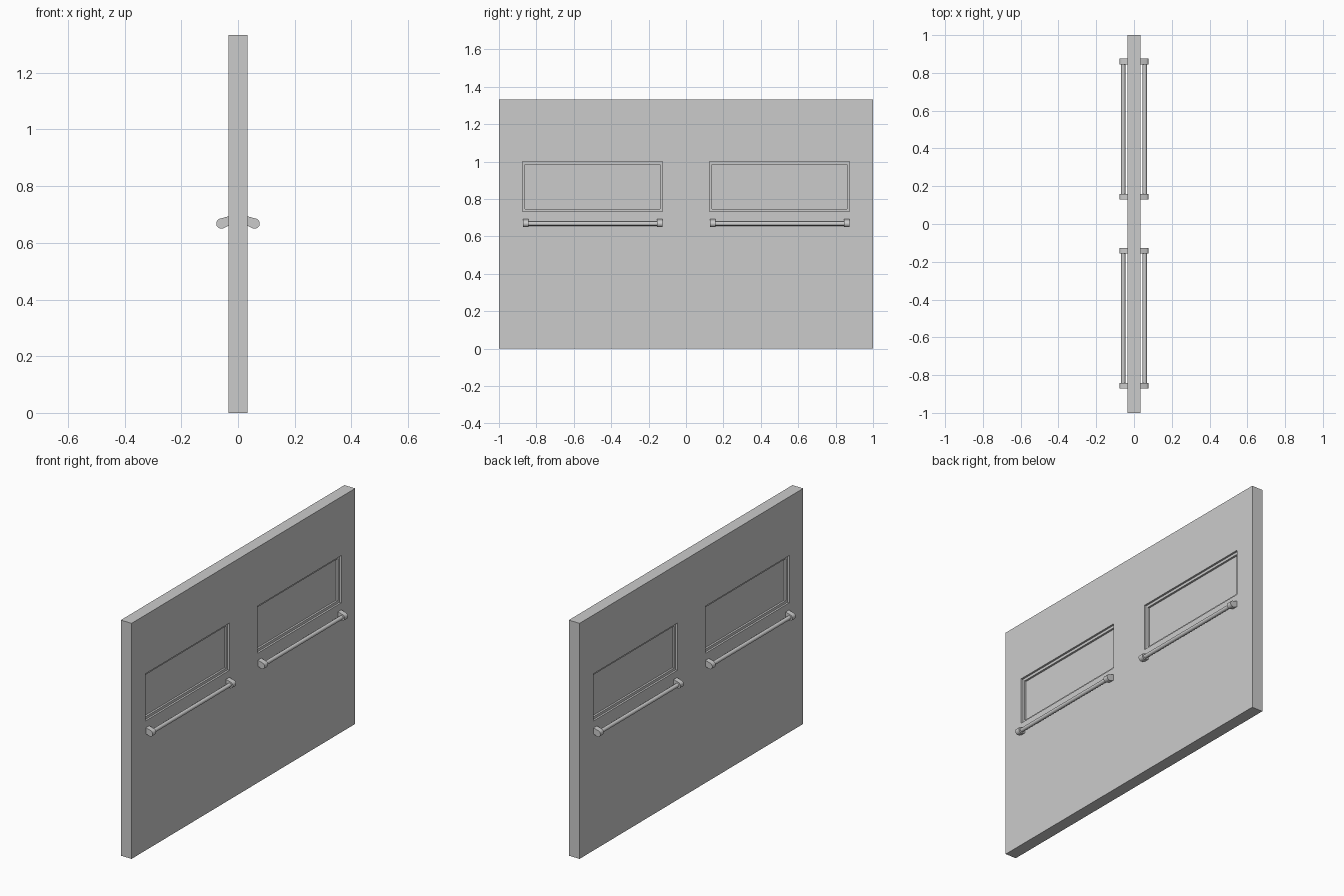
import bpy, bmesh
from math import sin, cos, radians, pi
from mathutils import Vector, Matrix

if "Cube" in bpy.data.objects:
    bpy.data.objects.remove(bpy.data.objects["Cube"])

HALF_T, HEIGHT = 0.034, 1.333          # slab half thickness and height
BAYS = (-0.5, 0.5)                     # centre of each window / handle along y
WIN_HALF, WIN_Z0, WIN_Z1 = 0.375, 0.733, 1.0


def finish(bm, name, smooth=False):
    bmesh.ops.recalc_face_normals(bm, faces=bm.faces)
    mesh = bpy.data.meshes.new(name)
    bm.to_mesh(mesh)
    bm.free()
    obj = bpy.data.objects.new(name, mesh)
    bpy.context.collection.objects.link(obj)
    if smooth:
        bpy.ops.object.select_all(action='DESELECT')
        obj.select_set(True)
        bpy.context.view_layer.objects.active = obj
        bpy.ops.object.shade_smooth_by_angle(angle=radians(35))
    return obj


# Door slab with a stepped window recess per bay on both faces
bm = bmesh.new()
bmesh.ops.create_cube(bm, size=1, matrix=Matrix.Translation((0, 0, HEIGHT / 2))
                      @ Matrix.Diagonal((2 * HALF_T, 2, HEIGHT, 1)))
cuts = [((0, c + s * WIN_HALF, 0), (0, 1, 0)) for c in BAYS for s in (-1, 1)]
cuts += [((0, 0, z), (0, 0, 1)) for z in (WIN_Z0, WIN_Z1)]
for co, no in cuts:
    bmesh.ops.bisect_plane(bm, geom=bm.verts[:] + bm.edges[:] + bm.faces[:],
                           plane_co=co, plane_no=no)
bm.normal_update()


def is_window(face):
    c = face.calc_center_median()
    return (abs(face.normal.x) > 0.9 and WIN_Z0 < c.z < WIN_Z1
            and any(abs(c.y - b) < 0.1 for b in BAYS))


def sink(faces, depth):
    for f in faces:
        n = f.normal.copy()
        new = bmesh.ops.extrude_discrete_faces(bm, faces=[f])["faces"]
        bmesh.ops.translate(bm, verts=list({v for g in new for v in g.verts}), vec=-n * depth)
        yield from new


windows = list(sink([f for f in bm.faces if is_window(f)], 0.011))   # outer step
bm.normal_update()
bmesh.ops.inset_individual(bm, faces=windows, thickness=0.021, depth=0)  # ledge
bm.normal_update()
list(sink(windows, 0.011))                                           # pane
finish(bm, "door_slab")

# Bracket side profile (x, z): flat on the slab, rounded at the free end
CX, CZ, R = 0.059, 0.668, 0.018
profile = [(HALF_T - 0.002, 0.694)]
profile += [(CX + R * cos(radians(a)), CZ + R * sin(radians(a)))
            for a in range(70, -111, -20)]
profile += [(HALF_T - 0.002, 0.661)]


def bracket(name, side, y):
    bm = bmesh.new()
    face = bm.faces.new([bm.verts.new((side * x, y - 0.015, z)) for x, z in profile])
    new = bmesh.ops.extrude_face_region(bm, geom=[face])["geom"]
    bmesh.ops.translate(bm, vec=(0, 0.03, 0),
                        verts=[v for v in new if isinstance(v, bmesh.types.BMVert)])
    finish(bm, name, True)


def bar(name, side, y, length):
    bm = bmesh.new()
    bmesh.ops.create_cone(bm, cap_ends=True, segments=16, radius1=0.011, radius2=0.011,
                          depth=length, matrix=Matrix.Translation((side * 0.057, y, 0.668))
                          @ Matrix.Rotation(pi / 2, 4, 'X'))
    finish(bm, name, True)


# Push bars: one per bay on each face of the door
for side, face_name in ((1, "right"), (-1, "left")):
    for i, y in enumerate((-0.499, 0.502)):
        tag = f"{face_name}_{i + 1}"
        bar(f"push_bar_{tag}", side, y, 0.71)
        for s in (-1, 1):
            bracket(f"bar_bracket_{tag}_{'near' if s < 0 else 'far'}", side, y + s * 0.358)
